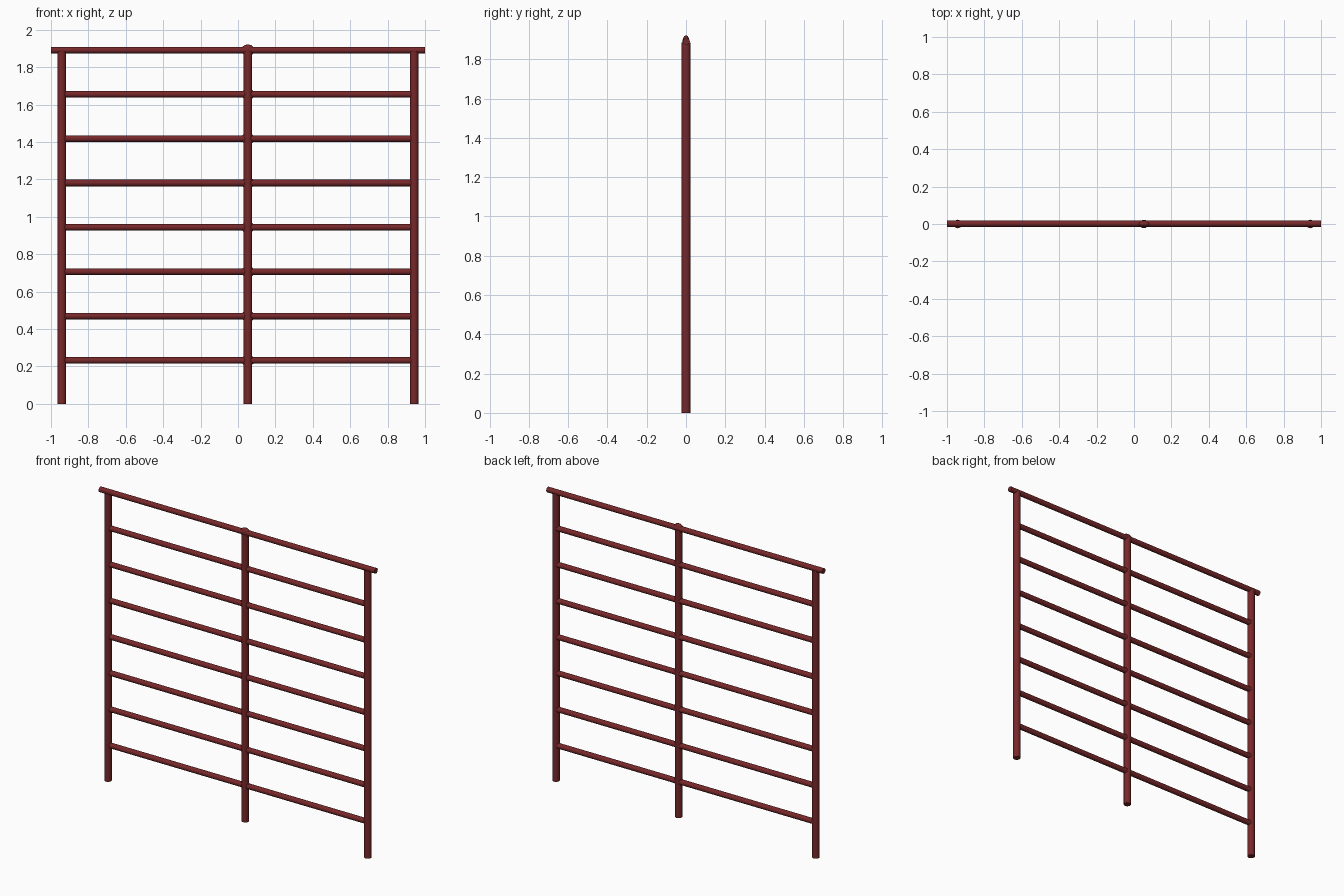
import bpy
import math

if "Cube" in bpy.data.objects:
    bpy.data.objects.remove(bpy.data.objects["Cube"])

mat = bpy.data.materials.new("dark red paint")
mat.diffuse_color = (0.185, 0.021, 0.023, 1)
mat.use_nodes = True
mat.node_tree.nodes["Principled BSDF"].inputs["Base Color"].default_value = mat.diffuse_color

POST_X = (-0.942, 0.053, 0.942)
RAIL_Y = 0.002
TOP_Z = 1.891
RAIL_Z = [0.232 + 0.2372 * i for i in range(7)]


def finish(name):
    ob = bpy.context.object
    ob.name = name
    ob.data.materials.append(mat)
    bpy.ops.object.shade_smooth_by_angle(angle=math.radians(40))


def post(name, x, height):
    bpy.ops.mesh.primitive_cylinder_add(vertices=16, radius=0.0228, depth=height,
                                        location=(x, 0, height / 2))
    finish(name)


def rail(name, half, z):
    bpy.ops.mesh.primitive_cylinder_add(vertices=16, radius=0.0175, depth=half * 2,
                                        location=(0, RAIL_Y, z),
                                        rotation=(0, math.pi / 2, 0))
    finish(name)


# upright posts
for name, x in zip(("left_post", "middle_post", "right_post"), POST_X):
    post(name, x, 1.885)

# overhanging top rail and the seven rails between the end posts
rail("top_rail", 1.0, TOP_Z)
for i, z in enumerate(RAIL_Z):
    rail(f"rail_{i + 1}", 0.93, z)

# weld beads where the middle post meets each rail
for i, z in enumerate(RAIL_Z + [TOP_Z]):
    bpy.ops.mesh.primitive_uv_sphere_add(segments=8, ring_count=6, radius=1,
                                         location=(POST_X[1], 0, z))
    bpy.context.object.scale = (0.036, 0.018, 0.031)
    finish(f"weld_joint_{i + 1}")
